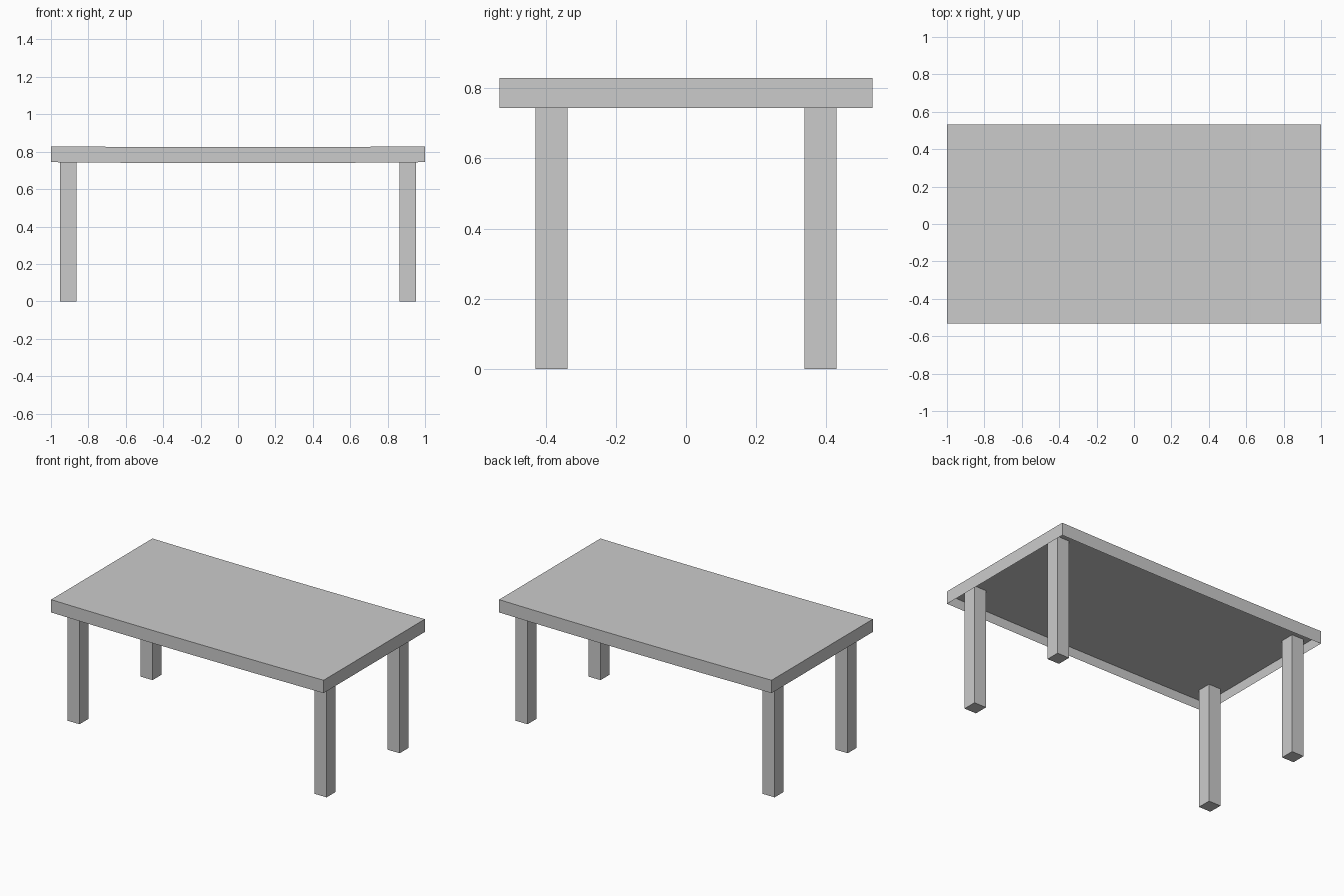
import bpy, bmesh
from mathutils import Vector

if "Cube" in bpy.data.objects:
    bpy.data.objects.remove(bpy.data.objects["Cube"])

HALF_X, HALF_Y = 1.0, 0.531
RIM_Z, TOP_Z = 0.744, 0.829
RIM, PANEL = 0.009, 0.029      # rim wall and panel thickness
SAG, SEGMENTS = 0.005, 16


def box(bm, lo, hi):
    lo, hi = Vector(lo), Vector(hi)
    for v in bmesh.ops.create_cube(bm, size=1)["verts"]:
        v.co = Vector(((lo[i] + hi[i]) / 2 + v.co[i] * (hi[i] - lo[i])) for i in range(3))


def finish(bm, name):
    mesh = bpy.data.meshes.new(name)
    bm.to_mesh(mesh)
    bm.free()
    obj = bpy.data.objects.new(name, mesh)
    bpy.context.collection.objects.link(obj)
    return obj


# Table top: hollow underneath with a thin rim, sagging slightly mid-span
bm = bmesh.new()
box(bm, (-HALF_X, -HALF_Y, RIM_Z), (HALF_X, HALF_Y, TOP_Z))
for i in range(1, SEGMENTS):
    x = -HALF_X + 2 * HALF_X * i / SEGMENTS
    bmesh.ops.bisect_plane(bm, geom=bm.verts[:] + bm.edges[:] + bm.faces[:],
                           plane_co=(x, 0, 0), plane_no=(1, 0, 0))
bm.normal_update()
under = [f for f in bm.faces if f.normal.z < -0.5]
bmesh.ops.inset_region(bm, faces=under, thickness=RIM, use_even_offset=True)
for v in {v for f in under for v in f.verts}:
    v.co.z = TOP_Z - PANEL
for v in bm.verts:
    v.co.z -= SAG * (1 - (v.co.x / HALF_X) ** 2)
finish(bm, "table_top")

# Four square legs reaching up to the recessed panel
for sx, side in ((-1, "left"), (1, "right")):
    for sy, end in ((-1, "front"), (1, "back")):
        bm = bmesh.new()
        cx, cy = sx * 0.907, sy * 0.383
        box(bm, (cx - 0.044, cy - 0.046, 0), (cx + 0.044, cy + 0.046, TOP_Z - PANEL))
        finish(bm, f"{end}_{side}_leg")
